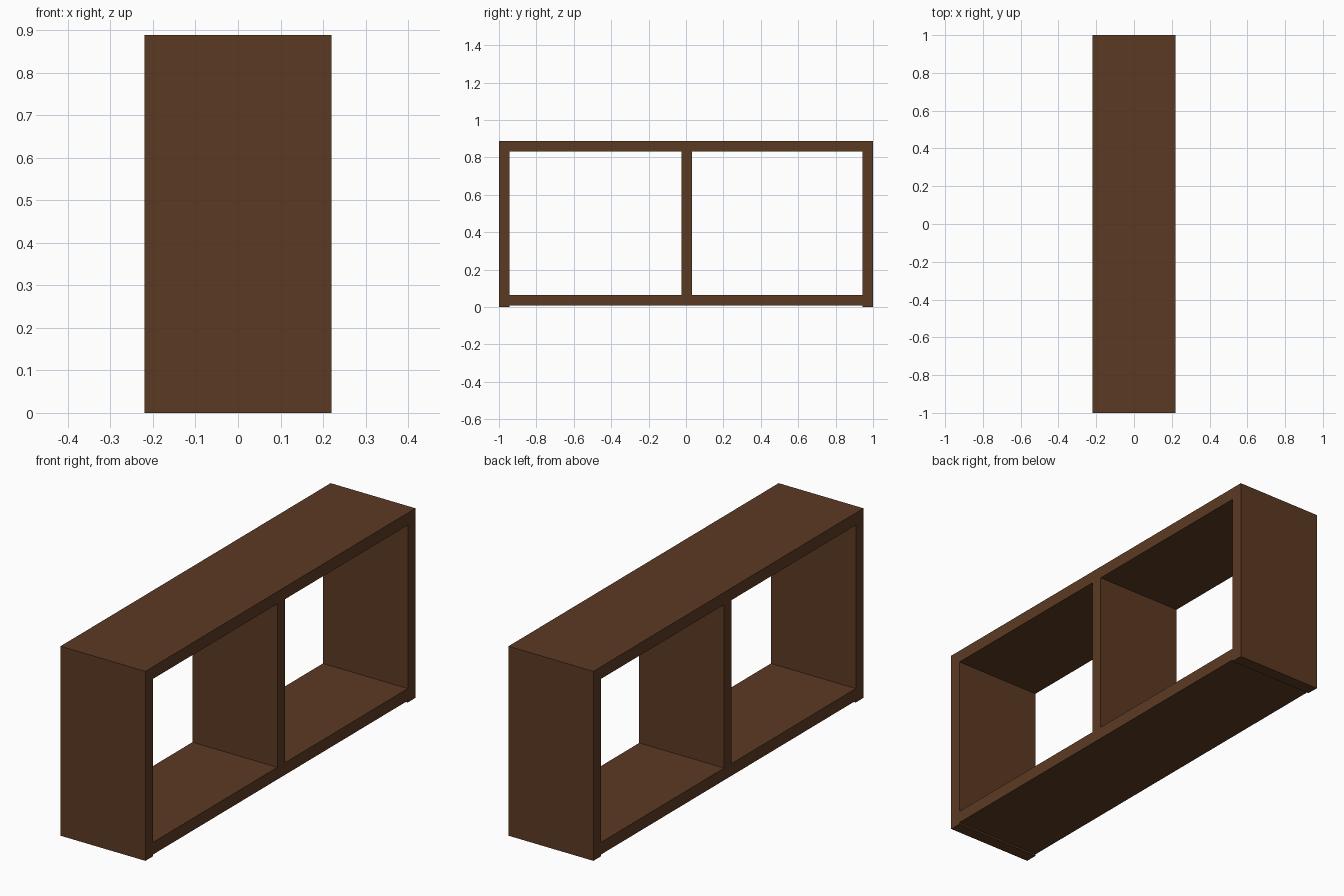
import bpy

if "Cube" in bpy.data.objects:
    bpy.data.objects.remove(bpy.data.objects["Cube"])

# Dark brown wood
wood = bpy.data.materials.new("dark_brown_wood")
wood.diffuse_color = (0.107, 0.042, 0.017, 1.0)
wood.use_nodes = True
wood.node_tree.nodes["Principled BSDF"].inputs["Base Color"].default_value = wood.diffuse_color

HALF_DEPTH = 0.22
HEIGHT = 0.888
BOARD = 0.057
INNER = 1.0 - BOARD
FOOT_GAP = 0.008  # bottom board sits slightly above the floor


def board(name, y0, y1, z0, z1):
    """Add a full-depth board spanning the given y and z range."""
    bpy.ops.mesh.primitive_cube_add(size=1, location=(0, (y0 + y1) / 2, (z0 + z1) / 2))
    ob = bpy.context.object
    ob.name = name
    ob.scale = (2 * HALF_DEPTH, y1 - y0, z1 - z0)
    bpy.ops.object.transform_apply(location=False, rotation=False, scale=True)
    ob.data.materials.append(wood)
    return ob


# Side panels reach the floor
board("front_side_panel", -1.0, -INNER, 0, HEIGHT)
board("back_side_panel", INNER, 1.0, 0, HEIGHT)

# Top and bottom boards between the sides
board("top_board", -INNER, INNER, HEIGHT - BOARD, HEIGHT)
board("bottom_board", -INNER, INNER, FOOT_GAP, FOOT_GAP + BOARD)

# Upright divider, a touch off centre
board("middle_divider", -0.023, 0.032, FOOT_GAP + BOARD, HEIGHT - BOARD)
